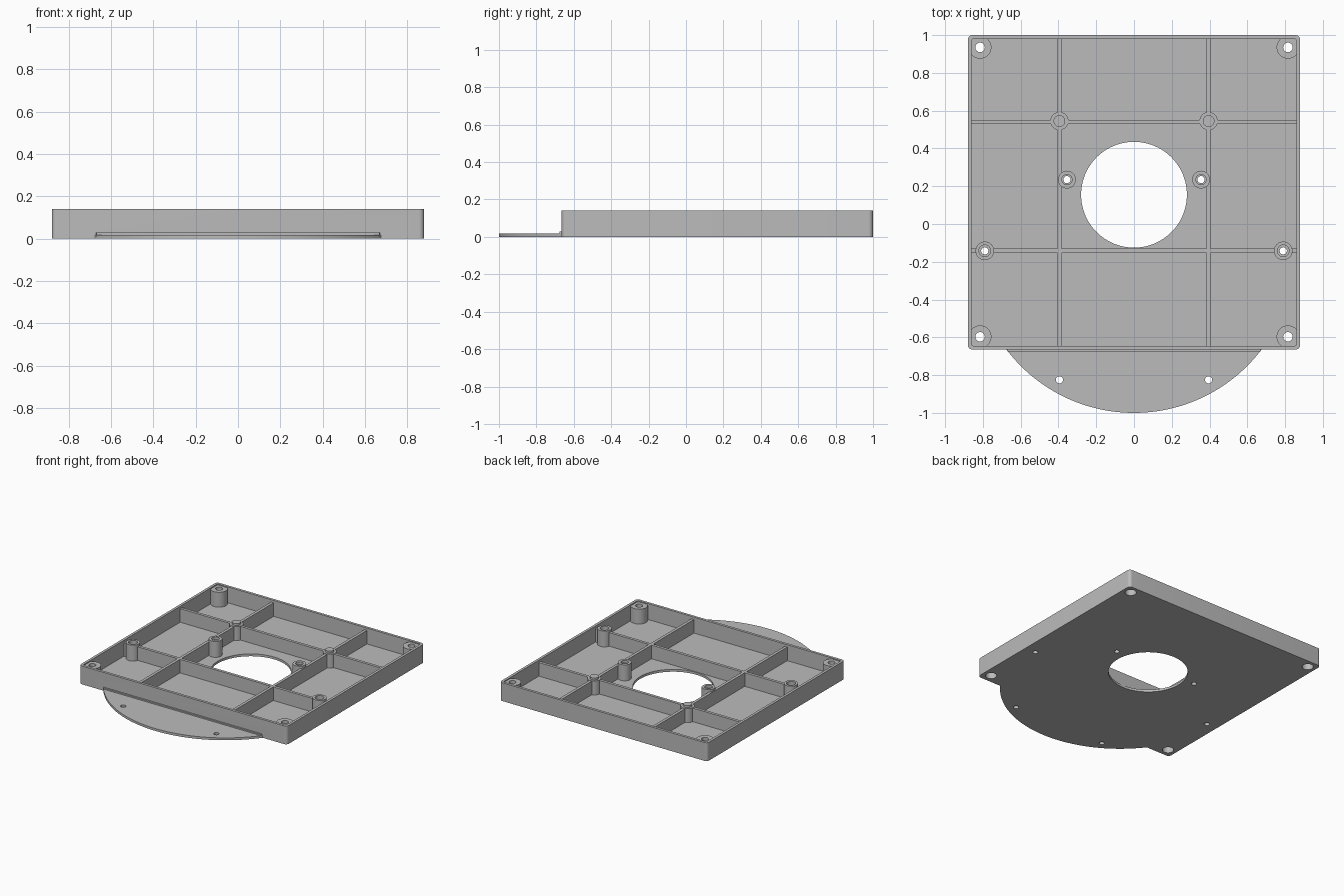
import bpy, bmesh, math

if "Cube" in bpy.data.objects:
    bpy.data.objects.remove(bpy.data.objects["Cube"])

H, FLOOR = 0.14, 0.018          # rim height, floor thickness
X, Y0, Y1 = 0.88, -0.665, 1.0   # tray outline
WALL, RIB_H = 0.02, 0.122

grey = bpy.data.materials.new("mid grey")
grey.diffuse_color = (0.5, 0.5, 0.5, 1)
grey.use_nodes = True
grey.node_tree.nodes["Principled BSDF"].inputs["Base Color"].default_value = grey.diffuse_color


def prism(name, pts, z0, z1):
    """Extrude a closed outline from z0 to z1."""
    bm = bmesh.new()
    face = bm.faces.new([bm.verts.new((x, y, z0)) for x, y in pts])
    ext = bmesh.ops.extrude_face_region(bm, geom=[face])
    for v in ext["geom"]:
        if isinstance(v, bmesh.types.BMVert):
            v.co.z = z1
    bmesh.ops.recalc_face_normals(bm, faces=bm.faces)
    me = bpy.data.meshes.new(name)
    bm.to_mesh(me)
    bm.free()
    me.materials.append(grey)
    ob = bpy.data.objects.new(name, me)
    bpy.context.collection.objects.link(ob)
    return ob


def circle(cx, cy, r, n=40, a0=0.0, a1=2 * math.pi):
    full = abs(a1 - a0 - 2 * math.pi) < 1e-6
    return [(cx + r * math.cos(a0 + (a1 - a0) * i / (n if full else n - 1)),
             cy + r * math.sin(a0 + (a1 - a0) * i / (n if full else n - 1)))
            for i in range(n)]


def rect(x0, x1, y0, y1):
    return [(x0, y0), (x1, y0), (x1, y1), (x0, y1)]


def rounded(x, y0, y1, r):
    pts = []
    for k, (cx, cy) in enumerate([(x - r, y1 - r), (-x + r, y1 - r),
                                  (-x + r, y0 + r), (x - r, y0 + r)]):
        pts += circle(cx, cy, r, 8, k * math.pi / 2, (k + 1) * math.pi / 2)
    return pts


def boolean(ob, other, op):
    m = ob.modifiers.new(op.lower(), "BOOLEAN")
    m.operation, m.object, m.solver = op, other, "EXACT"


# Floor and rim: a solid block hollowed from above
tray = prism("tray", rounded(X, Y0, Y1, 0.025), 0, H)
pocket = prism("pocket_cutter",
               rounded(X - WALL, Y0 + WALL, Y1 - WALL, 0.01), FLOOR, 0.3)
boolean(tray, pocket, "DIFFERENCE")
helpers = [pocket]
cutters = []


def add(name, pts, z0, z1):
    ob = prism(name, pts, z0, z1)
    boolean(tray, ob, "UNION")
    helpers.append(ob)


def hole(name, x, y, r, z0=-0.1, z1=0.3, n=32):
    cutters.append(prism(name, circle(x, y, r, n), z0, z1))


# Round-edged front tab: a segment of a large disc
R, CY = 0.8475, -0.1525
a = math.asin((-0.655 - CY) / R)
add("front_tab", circle(0, CY, R, 80, math.pi - a, 2 * math.pi + a), 0, 0.018)
add("tab_fillet", [(-0.672, -0.66), (-0.668, -0.676),
                   (0.668, -0.676), (0.672, -0.66)], 0.01, 0.028)

# Stiffening ribs
for y in (0.54, -0.142):
    add("cross_rib", rect(-0.87, 0.87, y - 0.011, y + 0.011), 0.01, RIB_H)
for s in (-1, 1):
    x = s * 0.395
    add("long_rib", rect(x - 0.011, x + 0.011, Y0 + 0.01, Y1 - 0.01), 0.009, RIB_H)

for s in (-1, 1):
    # Corner screw posts, filled out to the rim, counterbored from below
    for y, t in ((0.935, 1), (-0.597, -1)):
        x = s * 0.815
        add("corner_post", circle(x, y, 0.06), 0.008, H - 0.008)
        xs, ys = sorted((x, s * 0.87)), sorted((y, y + t * 0.055))
        add("corner_fill", rect(*xs, *ys), 0.007, H - 0.008)
        hole("corner_hole", x, y, 0.025)
        hole("corner_counterbore", x, y, 0.04, -0.1, 0.06)
    # Rib crossing bosses with locating pins
    add("crossing_boss", circle(s * 0.395, 0.545, 0.048), 0.006, RIB_H + 0.003)
    add("locating_pin", circle(s * 0.395, 0.545, 0.031), 0.005, H)
    # Standoffs beside the opening
    add("inner_standoff", circle(s * 0.355, 0.235, 0.047), 0.004, H)
    hole("inner_hole", s * 0.355, 0.235, 0.019)
    hole("inner_recess", s * 0.355, 0.235, 0.027, H - 0.02, 0.3)
    # Side standoffs on the front cross rib
    add("side_standoff", circle(s * 0.79, -0.142, 0.049), 0.003, H)
    hole("side_hole", s * 0.79, -0.142, 0.019)
    hole("side_recess", s * 0.79, -0.142, 0.031, H - 0.03, 0.3)
    # Tab mounting holes
    hole("tab_hole", s * 0.395, -0.825, 0.019)

# Central opening
hole("central_opening", 0, 0.155, 0.28, n=96)
for c in cutters:
    boolean(tray, c, "DIFFERENCE")

# Bake the booleans and discard the helper solids
bpy.context.view_layer.update()
dg = bpy.context.evaluated_depsgraph_get()
mesh = bpy.data.meshes.new_from_object(tray.evaluated_get(dg))
tray.modifiers.clear()
tray.data = mesh
mesh.name = "tray"
for h in helpers + cutters:
    bpy.data.objects.remove(h, do_unlink=True)

bpy.context.view_layer.objects.active = tray
tray.select_set(True)
bpy.ops.object.shade_smooth_by_angle(angle=math.radians(30))
